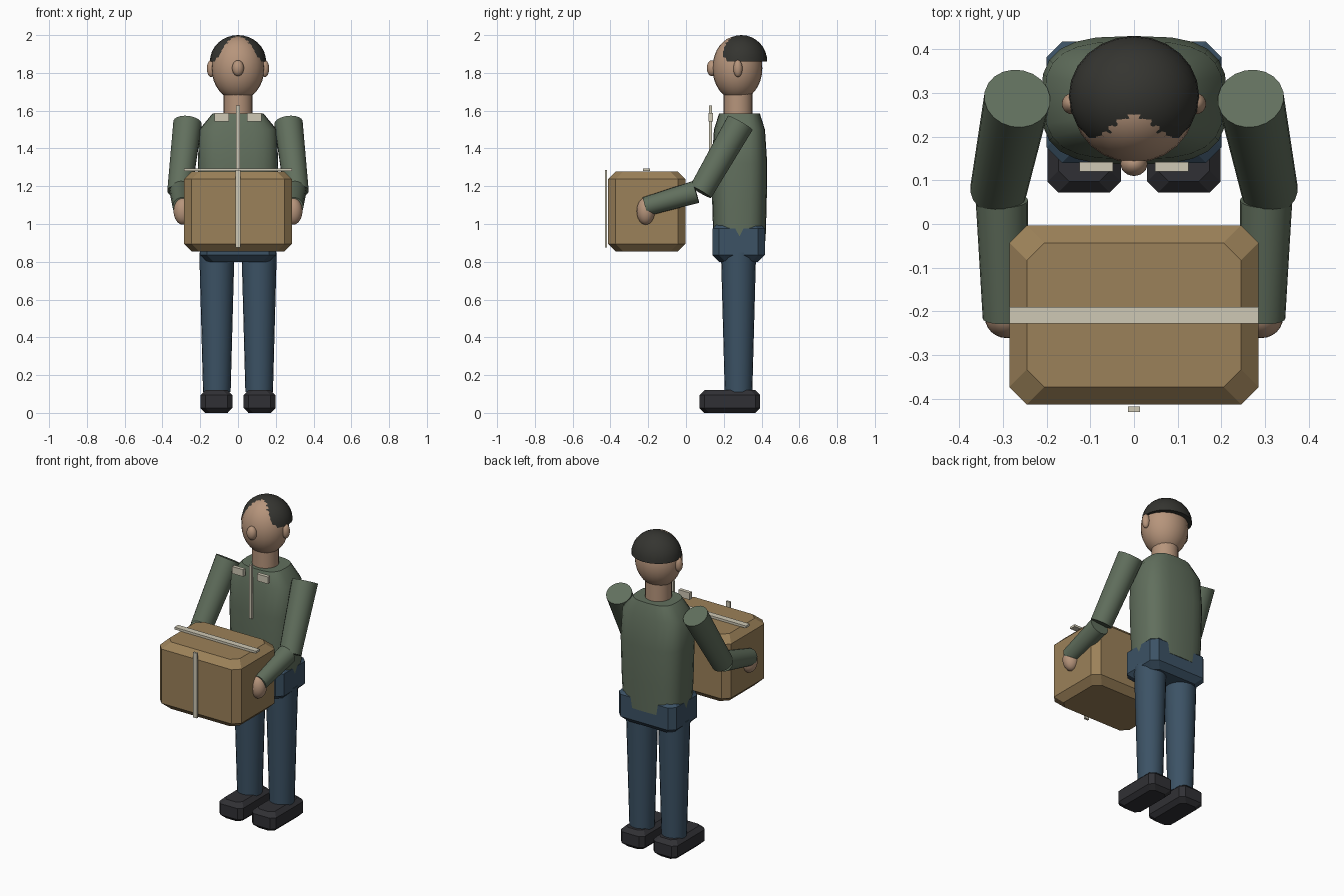
import bpy, bmesh, math
from mathutils import Vector, Matrix

if "Cube" in bpy.data.objects:
    bpy.data.objects.remove(bpy.data.objects["Cube"])


def material(name, rgb):
    m = bpy.data.materials.new(name)
    m.diffuse_color = (*rgb, 1)
    m.use_nodes = True
    m.node_tree.nodes["Principled BSDF"].inputs["Base Color"].default_value = m.diffuse_color
    return m


SKIN = material("skin", (0.47, 0.30, 0.20))
SHIRT = material("green_shirt", (0.12, 0.16, 0.11))
DENIM = material("blue_trousers", (0.045, 0.085, 0.13))
SHOE = material("dark_shoe", (0.03, 0.03, 0.035))
CARD = material("cardboard", (0.33, 0.22, 0.10))
HAIR = material("dark_hair", (0.035, 0.035, 0.03))
CREAM = material("cream", (0.62, 0.58, 0.46))


def finish(name, bm, mat, smooth=True):
    bmesh.ops.recalc_face_normals(bm, faces=bm.faces)
    me = bpy.data.meshes.new(name)
    bm.to_mesh(me)
    bm.free()
    if smooth:
        me.shade_smooth()
        me.set_sharp_from_angle(angle=math.radians(40))
    me.materials.append(mat)
    ob = bpy.data.objects.new(name, me)
    bpy.context.collection.objects.link(ob)
    return ob


def loft(name, rings, mat, smooth=True):
    """Skin a stack of equal-length point rings and cap both ends."""
    bm = bmesh.new()
    rows = [[bm.verts.new(p) for p in ring] for ring in rings]
    n = len(rows[0])
    for a, b in zip(rows, rows[1:]):
        for i in range(n):
            j = (i + 1) % n
            bm.faces.new((a[i], a[j], b[j], b[i]))
    bm.faces.new(rows[0][::-1])
    bm.faces.new(rows[-1])
    return finish(name, bm, mat, smooth)


def chamfer_box(name, lo, hi, c, mat):
    """Box with cut corners and sloped top and bottom rims."""
    def ring(z, d):
        x0, y0, x1, y1 = lo[0] + d, lo[1] + d, hi[0] - d, hi[1] - d
        return [(x0 + c, y0, z), (x1 - c, y0, z), (x1, y0 + c, z), (x1, y1 - c, z),
                (x1 - c, y1, z), (x0 + c, y1, z), (x0, y1 - c, z), (x0, y0 + c, z)]
    return loft(name, [ring(lo[2], c), ring(lo[2] + c, 0),
                       ring(hi[2] - c, 0), ring(hi[2], c)], mat, False)


def box(name, lo, hi, mat):
    rings = [[(lo[0], lo[1], z), (hi[0], lo[1], z), (hi[0], hi[1], z), (lo[0], hi[1], z)]
             for z in (lo[2], hi[2])]
    return loft(name, rings, mat, False)


def limb(name, p0, p1, r0, r1, mat, n=20):
    """Tapered cylinder between two points."""
    p0, p1 = Vector(p0), Vector(p1)
    q = (p1 - p0).to_track_quat('Z', 'Y')
    circle = [Vector((math.cos(t), math.sin(t), 0))
              for t in (2 * math.pi * i / n for i in range(n))]
    return loft(name, [[p + q @ (v * r) for v in circle]
                       for p, r in ((p0, r0), (p1, r1))], mat)


def ellipsoid(name, centre, radii, mat, half=False):
    bm = bmesh.new()
    bmesh.ops.create_uvsphere(bm, u_segments=24, v_segments=16, radius=1)
    if half:
        cut = bmesh.ops.bisect_plane(bm, geom=bm.verts[:] + bm.edges[:] + bm.faces[:],
                                     dist=1e-4, plane_co=(0, 0, 0), plane_no=(0, 0, 1),
                                     clear_inner=True)
        bmesh.ops.holes_fill(bm, edges=[e for e in bm.edges if e.is_boundary], sides=0)
    bm.transform(Matrix.Translation(centre) @ Matrix.Diagonal((*radii, 1)))
    return finish(name, bm, mat)


def body_ring(z, a, b, yc=0.283, n=24, power=3.0):
    """Rounded-box cross-section."""
    pts = []
    for i in range(n):
        t = 2 * math.pi * i / n
        c, s = math.cos(t), math.sin(t)
        pts.append((a * math.copysign(abs(c) ** (2 / power), c),
                    yc + b * math.copysign(abs(s) ** (2 / power), s), z))
    return pts


# Torso and hips
loft("torso", [body_ring(0.91, 0.199, 0.138), body_ring(1.1, 0.207, 0.144),
               body_ring(1.32, 0.213, 0.147), body_ring(1.5, 0.205, 0.135),
               body_ring(1.585, 0.135, 0.108)], SHIRT)
chamfer_box("hips", (-0.2, 0.14, 0.80), (0.2, 0.417, 1.01), 0.035, DENIM)

# Head
limb("neck", (0, 0.275, 1.55), (0, 0.275, 1.70), 0.077, 0.077, SKIN)
ellipsoid("head", (0, 0.272, 1.825), (0.14, 0.132, 0.17), SKIN)
ellipsoid("hair", (0, 0.293, 1.86), (0.149, 0.137, 0.14), HAIR, half=True)
ellipsoid("nose", (0, 0.138, 1.825), (0.031, 0.028, 0.042), SKIN)

# Mirrored parts
for side, s in (("left", 1), ("right", -1)):
    def span(a, b):
        return sorted((s * a, s * b))
    x0, x1 = span(0.03, 0.198)
    chamfer_box(side + "_shoe", (x0, 0.072, 0), (x1, 0.392, 0.12), 0.025, SHOE)
    limb(side + "_leg", (s * 0.112, 0.278, 0.11), (s * 0.112, 0.278, 0.85), 0.073, 0.093, DENIM)
    limb(side + "_upper_arm", (s * 0.267, 0.287, 1.535), (s * 0.31, 0.077, 1.17),
         0.076, 0.065, SHIRT)
    limb(side + "_forearm", (s * 0.302, 0.053, 1.17), (s * 0.295, -0.215, 1.092),
         0.06, 0.051, SHIRT)
    ellipsoid(side + "_hand", (s * 0.291, -0.213, 1.068), (0.05, 0.048, 0.072), SKIN)
    ellipsoid(side + "_ear", (s * 0.142, 0.275, 1.823), (0.023, 0.024, 0.045), SKIN)
    x0, x1 = span(0.048, 0.125)
    box(side + "_collar", (x0, 0.12, 1.543), (x1, 0.142, 1.587), CREAM)

# Shirt front strip
box("shirt_placket", (-0.01, 0.122, 1.29), (0.01, 0.137, 1.627), CREAM)

# Carried carton with tape strips
chamfer_box("carton", (-0.285, -0.413, 0.855), (0.285, -0.003, 1.277), 0.04, CARD)
box("tape_top", (-0.285, -0.228, 1.28), (0.285, -0.19, 1.294), CREAM)
box("tape_front", (-0.014, -0.43, 0.875), (0.014, -0.417, 1.285), CREAM)
